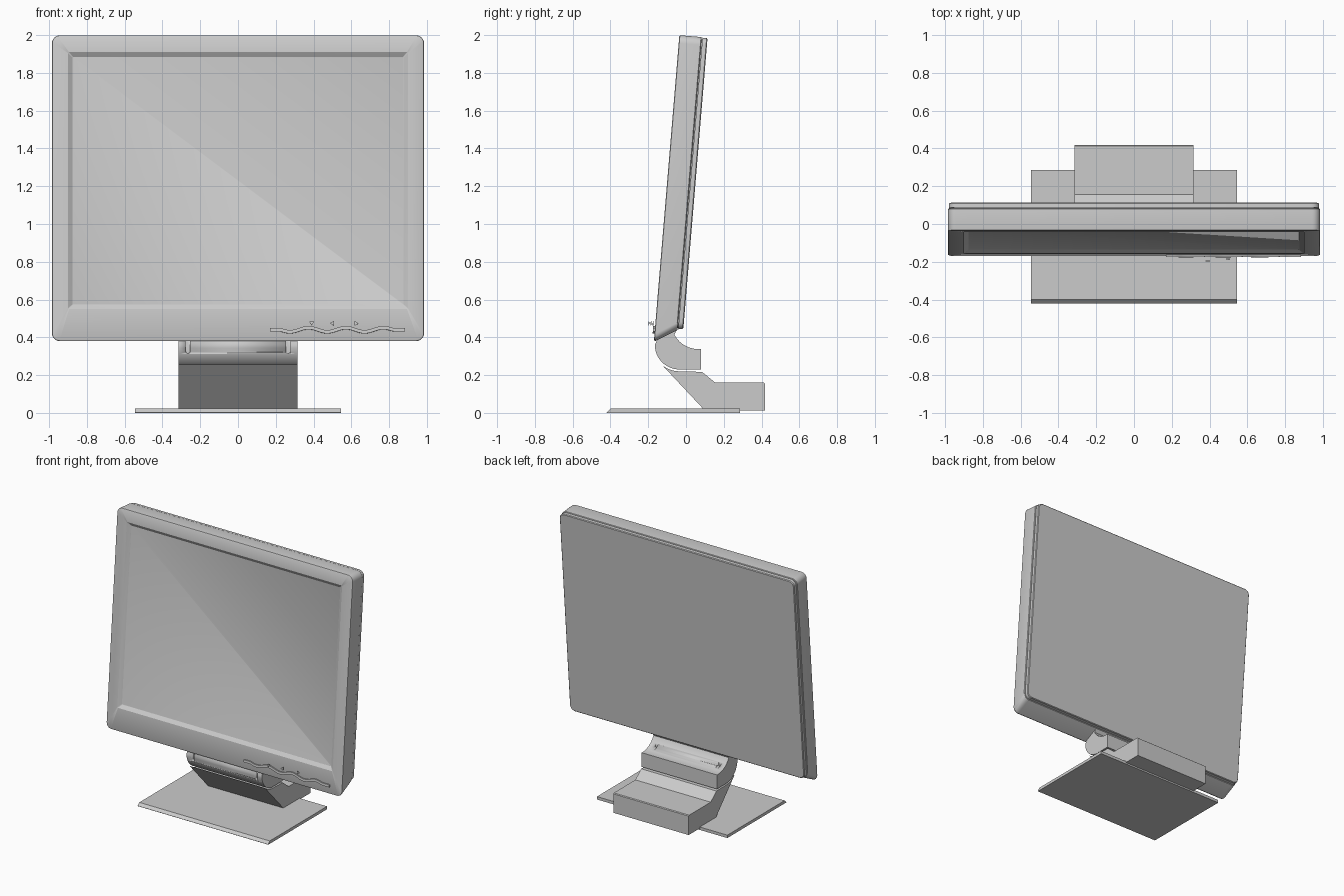
import bpy, bmesh, math
from mathutils import Matrix

if "Cube" in bpy.data.objects:
    bpy.data.objects.remove(bpy.data.objects["Cube"])

# Local panel frame: x across, y depth behind the front, z up the leaning face
TILT = Matrix.Translation((0, -0.17, 0.38)) @ Matrix.Rotation(-math.radians(4.76), 4, 'X')


def finish(bm, name, matrix=None, smooth=True):
    bmesh.ops.recalc_face_normals(bm, faces=bm.faces[:])
    me = bpy.data.meshes.new(name)
    bm.to_mesh(me)
    bm.free()
    ob = bpy.data.objects.new(name, me)
    bpy.context.collection.objects.link(ob)
    if matrix:
        ob.matrix_world = matrix
    if smooth:
        bpy.ops.object.select_all(action='DESELECT')
        ob.select_set(True)
        bpy.context.view_layer.objects.active = ob
        bpy.ops.object.shade_smooth_by_angle(angle=math.radians(30))
    return ob


def rounded_rect(hw, z0, z1, r, n=6):
    pts = []
    for i, (cx, cz) in enumerate([(hw - r, z1 - r), (r - hw, z1 - r), (r - hw, z0 + r), (hw - r, z0 + r)]):
        for k in range(n + 1):
            a = math.pi / 2 * (i + k / n)
            pts.append((cx + r * math.cos(a), cz + r * math.sin(a)))
    return pts


def loft(name, rings, matrix):
    """Skin rounded rectangles given as (depth, half width, bottom, top, radius)."""
    bm = bmesh.new()
    loops = [[bm.verts.new((x, d, z)) for x, z in rounded_rect(hw, z0, z1, r)]
             for d, hw, z0, z1, r in rings]
    for a, b in zip(loops, loops[1:]):
        for i in range(len(a)):
            j = (i + 1) % len(a)
            bm.faces.new((a[i], a[j], b[j], b[i]))
    bm.faces.new(loops[0])
    bm.faces.new(loops[-1])
    return finish(bm, name, matrix)


def prism(name, pts, a, b, axis='x', matrix=None):
    """Extrude a profile: (y, z) along x, or (x, z) along y."""
    bm = bmesh.new()
    put = (lambda p, t: (t, p[0], p[1])) if axis == 'x' else (lambda p, t: (p[0], t, p[1]))
    lo, hi = [[bm.verts.new(put(p, t)) for p in pts] for t in (a, b)]
    for i in range(len(pts)):
        j = (i + 1) % len(pts)
        bm.faces.new((lo[i], lo[j], hi[j], hi[i]))
    bm.faces.new(lo)
    bm.faces.new(hi)
    return finish(bm, name, matrix)


def arc(cy, cz, ry, rz, a0, a1, n=12):
    return [(cy + ry * math.cos(math.radians(a0 + (a1 - a0) * k / n)),
             cz + rz * math.sin(math.radians(a0 + (a1 - a0) * k / n))) for k in range(n + 1)]


# Front housing with recessed screen and slanted underside
loft("screen_housing", [
    (0.018, 0.875, 0.195, 1.51, 0.004),
    (0.0, 0.9, 0.17, 1.535, 0.006),
    (0.0, 0.977, 0.008, 1.617, 0.034),
    (0.003, 0.983, 0.002, 1.623, 0.04),
    (0.009, 0.985, 0.001, 1.625, 0.042),
    (0.115, 0.985, 0.066, 1.625, 0.042),
    (0.119, 0.982, 0.07, 1.622, 0.04)], TILT)

# Rear cover, separated by a fine groove
loft("rear_cover", [
    (0.117, 0.972, 0.08, 1.612, 0.035),
    (0.123, 0.972, 0.08, 1.612, 0.035),
    (0.123, 0.98, 0.073, 1.622, 0.04),
    (0.145, 0.98, 0.077, 1.622, 0.04),
    (0.15, 0.975, 0.082, 1.617, 0.036)], TILT)

# Wavy control strip under the screen
centre = []
for k in range(61):
    x = 0.17 + 0.715 * k / 60
    fade = 1 if 0.225 < x < 0.82 else 0
    centre.append((x, 0.06 - fade * 0.011 * math.sin((x - 0.225) * 2 * math.pi / 0.198)))
strip = [(x, z - 0.009) for x, z in centre] + [(x, z + 0.009) for x, z in reversed(centre)]
prism("control_strip", strip, -0.01, 0.002, 'y', TILT)

# Small triangular button markers, standing off the front
for i, (x, turn) in enumerate([(0.39, -90), (0.5, 180), (0.625, 0)]):
    tri = [(x + 0.014 * math.cos(math.radians(turn + 120 * k)),
            0.093 + 0.014 * math.sin(math.radians(turn + 120 * k))) for k in range(3)]
    d = -0.036 + 0.011 * i
    prism("button_marker", tri, d, d + 0.004, 'y', TILT)

# Upper neck: rounded front, hollow back
upper = ([(-0.045, 0.445), (-0.15, 0.392)]
         + arc(-0.035, 0.36, 0.13, 0.13, 180, 270)
         + [(0.08, 0.23), (0.08, 0.337)]
         + arc(0.07, 0.47, 0.145, 0.133, 270, 205, 10))
neck = prism("upper_neck", upper, -0.315, 0.315)

# Slots in the front and back of the neck
for side in (-1, 1):
    for label, y0, y1, z0, z1 in (("front", -0.2, -0.135, 0.315, 0.45),
                                  ("back", -0.03, 0.03, 0.345, 0.45)):
        bm = bmesh.new()
        r = 0.012
        pts = [(side * 0.265 + x, z) for x, z in rounded_rect(r, z0, z1, r * 0.99)]
        bm.free()
        cut = prism("slot_cutter_" + label, pts, y0, y1, 'y')
        cut.hide_render = True
        cut.hide_viewport = False
        cut.display_type = 'WIRE'
        mod = neck.modifiers.new("slot", 'BOOLEAN')
        mod.operation = 'DIFFERENCE'
        mod.solver = 'EXACT'
        mod.object = cut

# Lower neck: sloped shin and rear foot, top following the upper neck curve
lower = ([(0.1, 0.012), (0.418, 0.012), (0.418, 0.155), (0.412, 0.16), (0.155, 0.16), (0.085, 0.217)]
         + arc(-0.035, 0.36, 0.14, 0.14, 270, 228, 6))
prism("lower_neck", lower, -0.315, 0.315)

# Base plate with bevelled front edge
prism("base_plate", [(-0.42, 0.003), (-0.417, 0), (0.285, 0), (0.285, 0.022), (-0.4, 0.022)], -0.545, 0.545)
